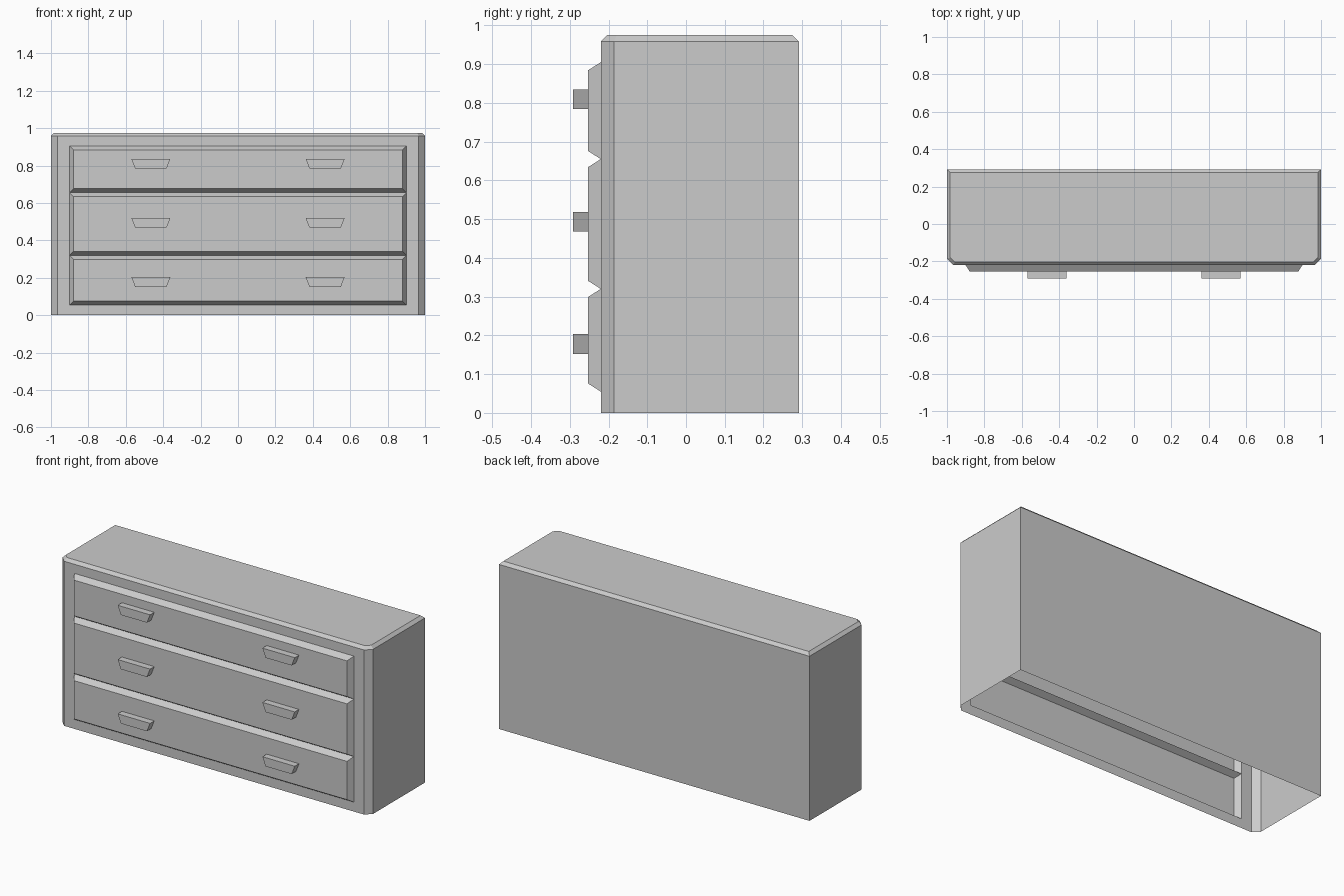
import bpy

if "Cube" in bpy.data.objects:
    bpy.data.objects.remove(bpy.data.objects["Cube"])

# One grey for the whole dresser
grey = bpy.data.materials.new("light grey")
grey.use_nodes = True
grey.diffuse_color = (0.6, 0.6, 0.6, 1)
grey.node_tree.nodes["Principled BSDF"].inputs["Base Color"].default_value = (0.6, 0.6, 0.6, 1)

FRONT, BACK, FACE, GRIP = -0.22, 0.292, -0.253, -0.292
HEIGHT, EDGE = 0.975, 0.017
STILE, RAIL = 0.9, 0.966
LEVELS = [0.055, 0.32, 0.655, 0.905]


def build(name, verts, faces):
    mesh = bpy.data.meshes.new(name)
    mesh.from_pydata(verts, [], faces)
    mesh.materials.append(grey)
    obj = bpy.data.objects.new(name, mesh)
    bpy.context.collection.objects.link(obj)
    return obj


def loft(rings, skip=()):
    """Join equal rings by quads, cap the last one and leave the first open."""
    n = len(rings[0])
    verts = [p for ring in rings for p in ring]
    faces = []
    for r in range(len(rings) - 1):
        for i in range(n):
            if (r, i) not in skip:
                a, b, j = r * n, (r + 1) * n, (i + 1) % n
                faces.append((a + i, a + j, b + j, b + i))
    faces.append(tuple(range(len(verts) - n, len(verts))))
    return verts, faces


def rect(x0, x1, z0, z1, y):
    return [(x0, y, z0), (x1, y, z0), (x1, y, z1), (x0, y, z1)]


def outline(inset, z):
    """Plan of the cabinet with its two front corners cut off."""
    x, f, b = 1 - inset, FRONT + inset, BACK - inset
    cut = (1 - RAIL) - inset * 0.586
    return [(-x + cut, f, z), (x - cut, f, z), (x, f + cut, z),
            (x, b, z), (-x, b, z), (-x, f + cut, z)]


# Cabinet shell: open underneath, chamfered round the top
verts, faces = loft([outline(0, 0), outline(0, HEIGHT - EDGE),
                     outline(EDGE, HEIGHT)], skip={(0, 0)})

# Front frame around the drawer opening
low, high, top = LEVELS[0], LEVELS[-1], HEIGHT - EDGE
for piece in ((-RAIL, -STILE, 0, top), (STILE, RAIL, 0, top),
              (-STILE, STILE, 0, low), (-STILE, STILE, high, top)):
    start = len(verts)
    verts += rect(*piece, FRONT)
    faces.append(tuple(range(start, start + 4)))
build("cabinet", verts, faces)

# Bevelled drawer fronts, each with two tapered handles
BEVEL = 0.021
HANDLE_TOPS = [0.203, 0.519, 0.835]
for number, (z0, z1, grip) in enumerate(zip(LEVELS, LEVELS[1:], HANDLE_TOPS), 1):
    outer = rect(-STILE, STILE, z0, z1, FRONT)
    inner = rect(-STILE + BEVEL, STILE - BEVEL, z0 + BEVEL, z1 - BEVEL, FACE)
    build(f"drawer_{number}", *loft([outer, inner]))
    for side, cx in (("right", -0.466), ("left", 0.466)):
        shape = [(-0.084, -0.051), (0.084, -0.051), (0.104, 0), (-0.104, 0)]
        rings = [[(cx + x, y, grip + z) for x, z in shape] for y in (FACE, GRIP)]
        build(f"handle_{number}_{side}", *loft(rings))
